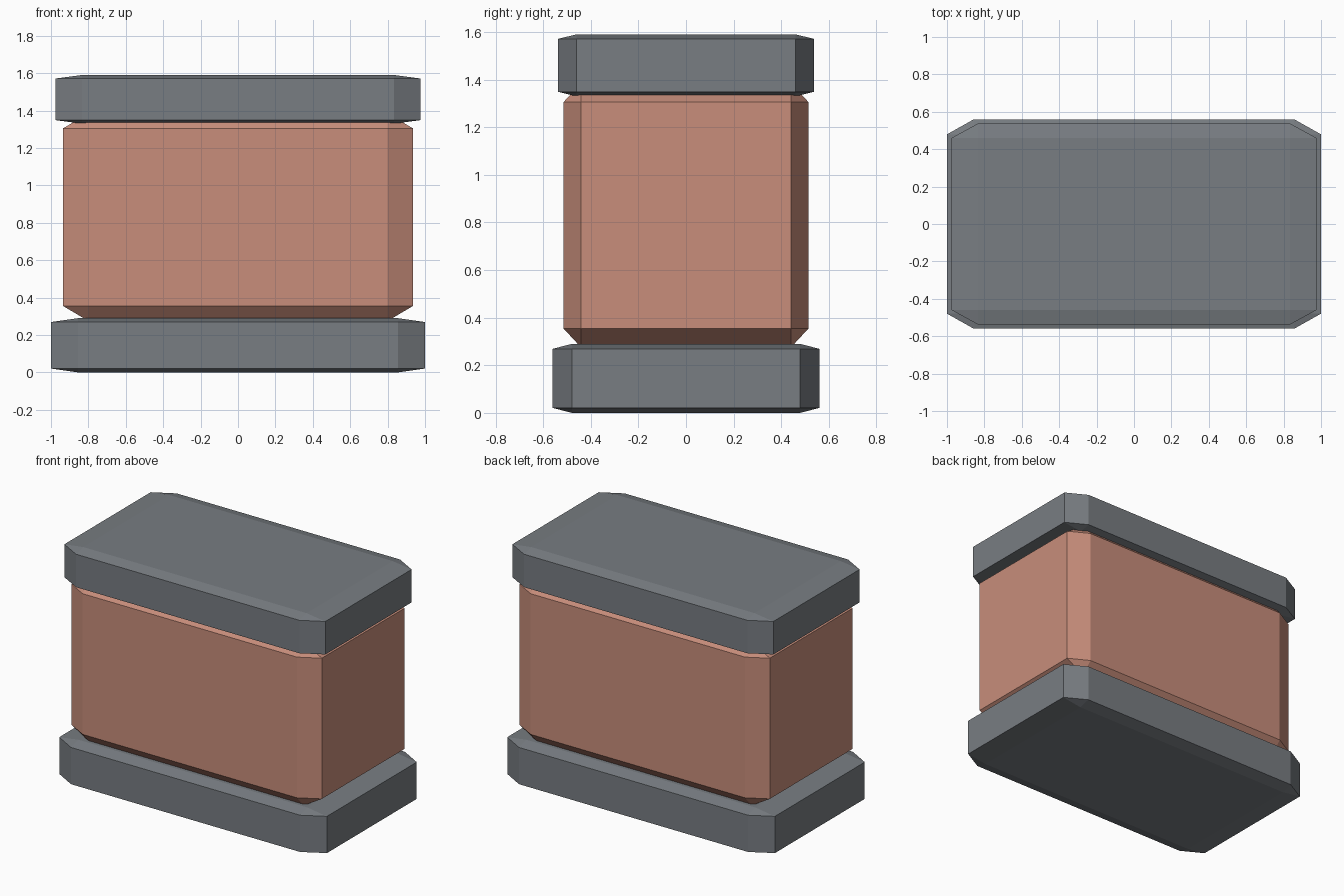
import bpy
import bmesh
from mathutils import Vector

default_cube = bpy.data.objects.get("Cube")
if default_cube:
    bpy.data.objects.remove(default_cube, do_unlink=True)


def make_material(name, colour):
    mat = bpy.data.materials.new(name)
    mat.use_nodes = True
    mat.diffuse_color = colour
    mat.node_tree.nodes["Principled BSDF"].inputs["Base Color"].default_value = colour
    return mat


def chamfered_block(name, width, depth, bottom, top, mat):
    """Chamfer a unit cube, then stretch it, so each cut is proportional to its side."""
    bm = bmesh.new()
    bmesh.ops.create_cube(bm, size=1)
    bmesh.ops.bevel(bm, geom=bm.edges[:], offset=0.072, offset_type='OFFSET',
                    segments=1, affect='EDGES')
    bmesh.ops.scale(bm, vec=Vector((width, depth, top - bottom)), verts=bm.verts)
    bmesh.ops.recalc_face_normals(bm, faces=bm.faces)
    mesh = bpy.data.meshes.new(name)
    bm.to_mesh(mesh)
    bm.free()
    mesh.materials.append(mat)
    obj = bpy.data.objects.new(name, mesh)
    obj.location.z = (bottom + top) / 2
    bpy.context.collection.objects.link(obj)
    return obj


grey = make_material("slate_grey", (0.188, 0.205, 0.223, 1))
clay = make_material("clay_copper", (0.578, 0.27, 0.198, 1))

# Base slab, body tucked into both slabs, and lid slab
chamfered_block("base_slab", 2.0, 1.12, 0.0, 0.29, grey)
chamfered_block("body", 1.87, 1.03, 0.275, 1.385, clay)
chamfered_block("lid_slab", 1.95, 1.075, 1.33, 1.59, grey)
